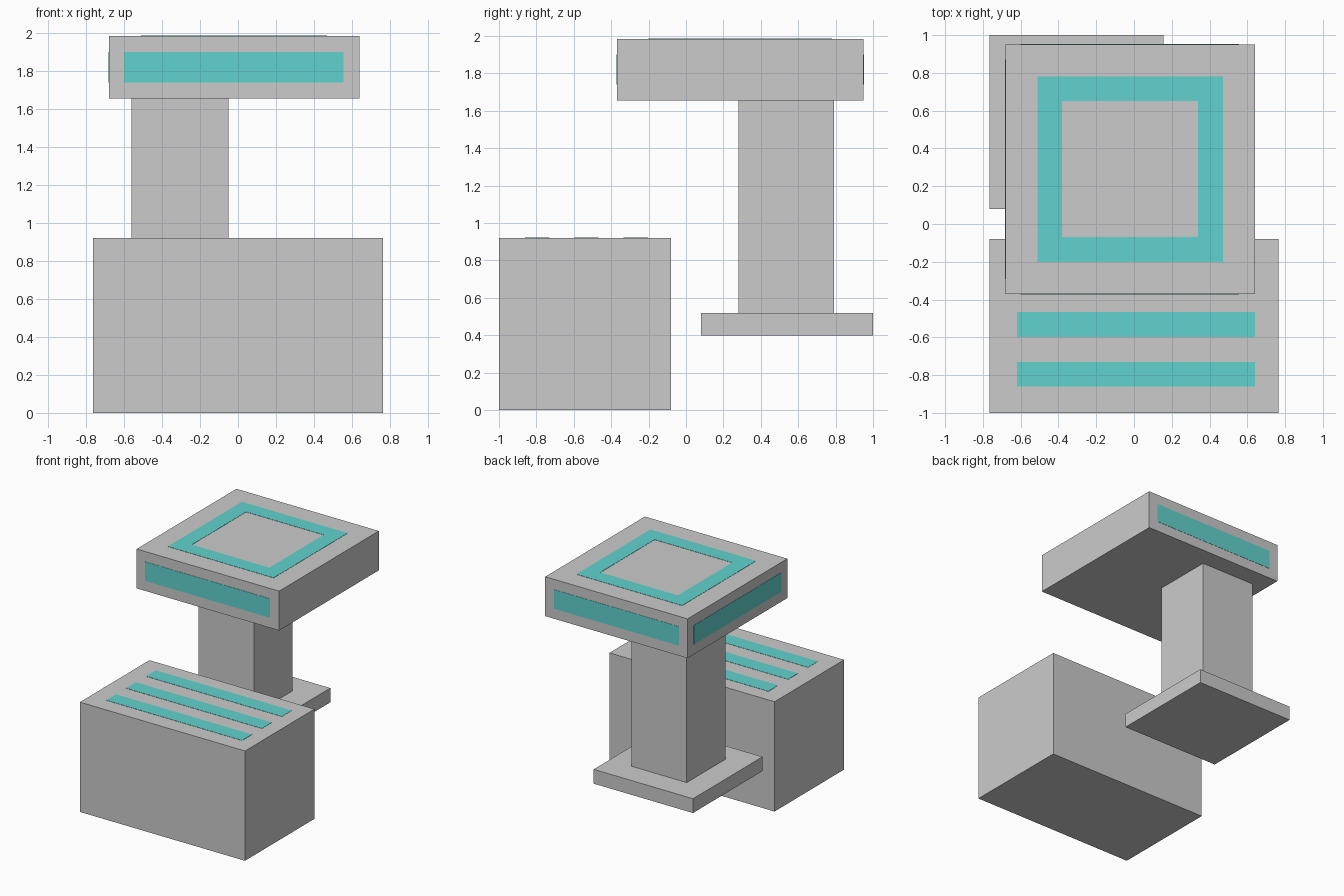
import bpy

if "Cube" in bpy.data.objects:
    bpy.data.objects.remove(bpy.data.objects["Cube"])

teal = bpy.data.materials.new("teal")
teal.diffuse_color = (0.12, 0.65, 0.62, 1)
teal.use_nodes = True
teal.node_tree.nodes["Principled BSDF"].inputs["Base Color"].default_value = teal.diffuse_color
LIFT = 0.002  # tiny relief so the strips sit on the surface


def box(name, x, y, z, mat=None):
    """Box spanning the (min, max) pairs x, y, z."""
    spans = (x, y, z)
    bpy.ops.mesh.primitive_cube_add(size=1, location=[(a + b) / 2 for a, b in spans])
    ob = bpy.context.object
    ob.name = name
    ob.scale = [b - a for a, b in spans]
    bpy.ops.object.transform_apply(location=False, rotation=False, scale=True)
    if mat:
        ob.data.materials.append(mat)
    return ob


# Main solids
box("console", (-0.765, 0.765), (-1.0, -0.08), (0.0, 0.92))
box("seat_base", (-0.765, 0.155), (0.08, 1.0), (0.40, 0.52))
box("seat_pedestal", (-0.56, -0.05), (0.28, 0.79), (0.52, 1.655))
box("seat_cushion", (-0.68, 0.64), (-0.37, 0.95), (1.655, 1.985))

# Three strips across the console top
for i in range(3):
    y = -0.86 + 0.263 * i
    box(f"console_strip_{i + 1}", (-0.62, 0.64), (y, y + 0.13),
        (0.91, 0.92 + LIFT), teal)

# Strips on the front, back and left of the cushion
z = (1.74, 1.90)
box("cushion_strip_front", (-0.60, 0.555), (-0.37 - LIFT, -0.36), z, teal)
box("cushion_strip_back", (-0.60, 0.555), (0.94, 0.95 + LIFT), z, teal)
box("cushion_strip_left", (-0.68 - LIFT, -0.67), (-0.29, 0.87), z, teal)

# Square ring on the cushion top: two extruded loops bridged together
cx, cy = -0.02, 0.29
verts = [(cx + sx * r, cy + sy * r, h)
         for h in (1.975, 1.985 + LIFT) for r in (0.49, 0.36)
         for sx, sy in ((-1, -1), (1, -1), (1, 1), (-1, 1))]
faces = []
for i in range(4):
    j = (i + 1) % 4
    faces += [(8 + i, 8 + j, 12 + j, 12 + i),  # top
              (i, 4 + i, 4 + j, j),            # bottom
              (i, j, 8 + j, 8 + i),            # outer wall
              (4 + j, 4 + i, 12 + i, 12 + j)]  # inner wall
mesh = bpy.data.meshes.new("cushion_ring")
mesh.from_pydata(verts, [], faces)
mesh.materials.append(teal)
bpy.context.collection.objects.link(bpy.data.objects.new("cushion_ring", mesh))
